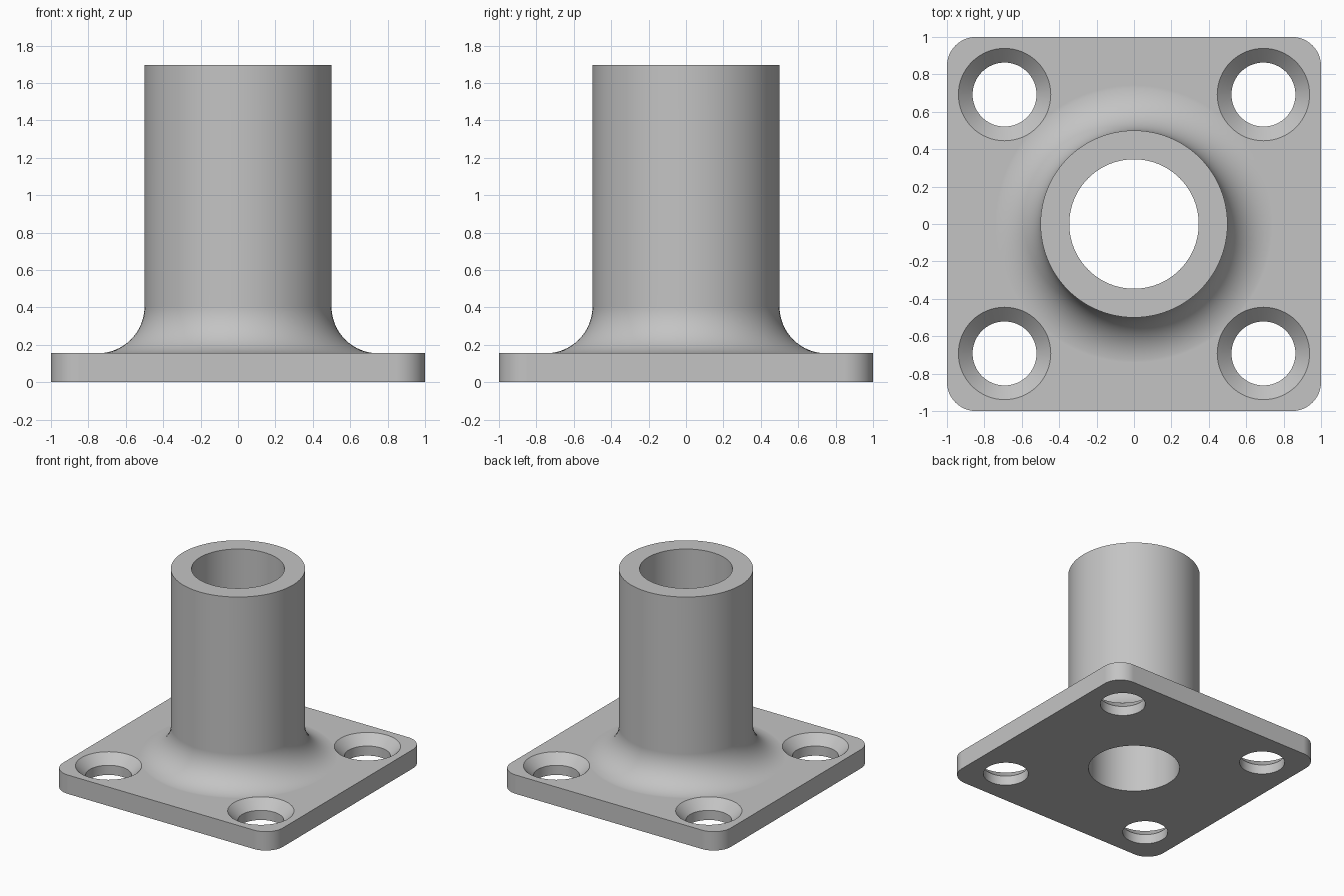
import bpy, bmesh
from math import pi, sin, cos

cube = bpy.data.objects.get("Cube")
if cube:
    bpy.data.objects.remove(cube, do_unlink=True)

PLATE_H, TOP = 0.155, 1.695
TUBE_R, BORE_R, FILLET_R = 0.5, 0.346, 0.25
HOLE_R, SINK_R, HOLE_POS = 0.171, 0.247, 0.692
CORNER_R = 0.155

steel = bpy.data.materials.new("grey_steel")
steel.use_nodes = True
grey = (0.55, 0.55, 0.55, 1)
steel.diffuse_color = grey
steel.node_tree.nodes["Principled BSDF"].inputs["Base Color"].default_value = grey


def add_object(name, bm):
    bmesh.ops.recalc_face_normals(bm, faces=bm.faces)
    mesh = bpy.data.meshes.new(name)
    bm.to_mesh(mesh)
    bm.free()
    mesh.materials.append(steel)
    obj = bpy.data.objects.new(name, mesh)
    bpy.context.collection.objects.link(obj)
    return obj


def lathe(name, profile, x=0, y=0, sides=96):
    """Solid of revolution from (radius, z) points, capped at both ends."""
    bm = bmesh.new()
    rings = [[bm.verts.new((x + r * cos(2 * pi * i / sides),
                            y + r * sin(2 * pi * i / sides), z))
              for i in range(sides)] for r, z in profile]
    for low, high in zip(rings, rings[1:]):
        for i in range(sides):
            j = (i + 1) % sides
            bm.faces.new((low[i], low[j], high[j], high[i]))
    bm.faces.new(rings[0][::-1])
    bm.faces.new(rings[-1])
    return add_object(name, bm)


def combine(target, tool, operation):
    mod = target.modifiers.new(operation.lower(), 'BOOLEAN')
    mod.operation = operation
    mod.solver = 'EXACT'
    mod.object = tool
    bpy.context.view_layer.objects.active = target
    bpy.ops.object.modifier_apply(modifier=mod.name)
    bpy.data.objects.remove(tool, do_unlink=True)


# Square base plate with rounded corners
bm = bmesh.new()
outline = []
steps = 12
for k, (sx, sy) in enumerate(((1, 1), (-1, 1), (-1, -1), (1, -1))):
    for i in range(steps + 1):
        a = (k + i / steps) * pi / 2
        outline.append(bm.verts.new((sx * (1 - CORNER_R) + CORNER_R * cos(a),
                                     sy * (1 - CORNER_R) + CORNER_R * sin(a), 0)))
base = bm.faces.new(outline)
raised = bmesh.ops.extrude_face_region(bm, geom=[base])["geom"]
bmesh.ops.translate(bm, vec=(0, 0, PLATE_H),
                    verts=[v for v in raised if isinstance(v, bmesh.types.BMVert)])
flange = add_object("flanged_socket", bm)

# Upright tube flaring into the plate through a round fillet
foot = TUBE_R + FILLET_R
profile = [(foot, PLATE_H / 2)]
for i in range(17):
    a = i / 16 * pi / 2
    profile.append((foot - FILLET_R * sin(a),
                    PLATE_H - 0.0004 + FILLET_R * (1 - cos(a))))
profile.append((TUBE_R, TOP))
combine(flange, lathe("tube", profile), 'UNION')

# Central bore
combine(flange, lathe("bore_cutter", [(BORE_R, -0.1), (BORE_R, TOP + 0.1)]), 'DIFFERENCE')

# Four countersunk screw holes
sink_z = PLATE_H - (SINK_R - HOLE_R)
for sx in (-1, 1):
    for sy in (-1, 1):
        cutter = lathe("screw_hole_cutter",
                       [(HOLE_R, -0.1), (HOLE_R, sink_z), (SINK_R, PLATE_H), (SINK_R, 0.3)],
                       sx * HOLE_POS, sy * HOLE_POS, 64)
        combine(flange, cutter, 'DIFFERENCE')

# Smooth round walls, crisp rims
bpy.ops.object.select_all(action='DESELECT')
flange.select_set(True)
bpy.context.view_layer.objects.active = flange
bpy.ops.object.shade_smooth_by_angle(angle=pi / 6)
weighted = flange.modifiers.new("even_shading", 'WEIGHTED_NORMAL')
weighted.keep_sharp = True
